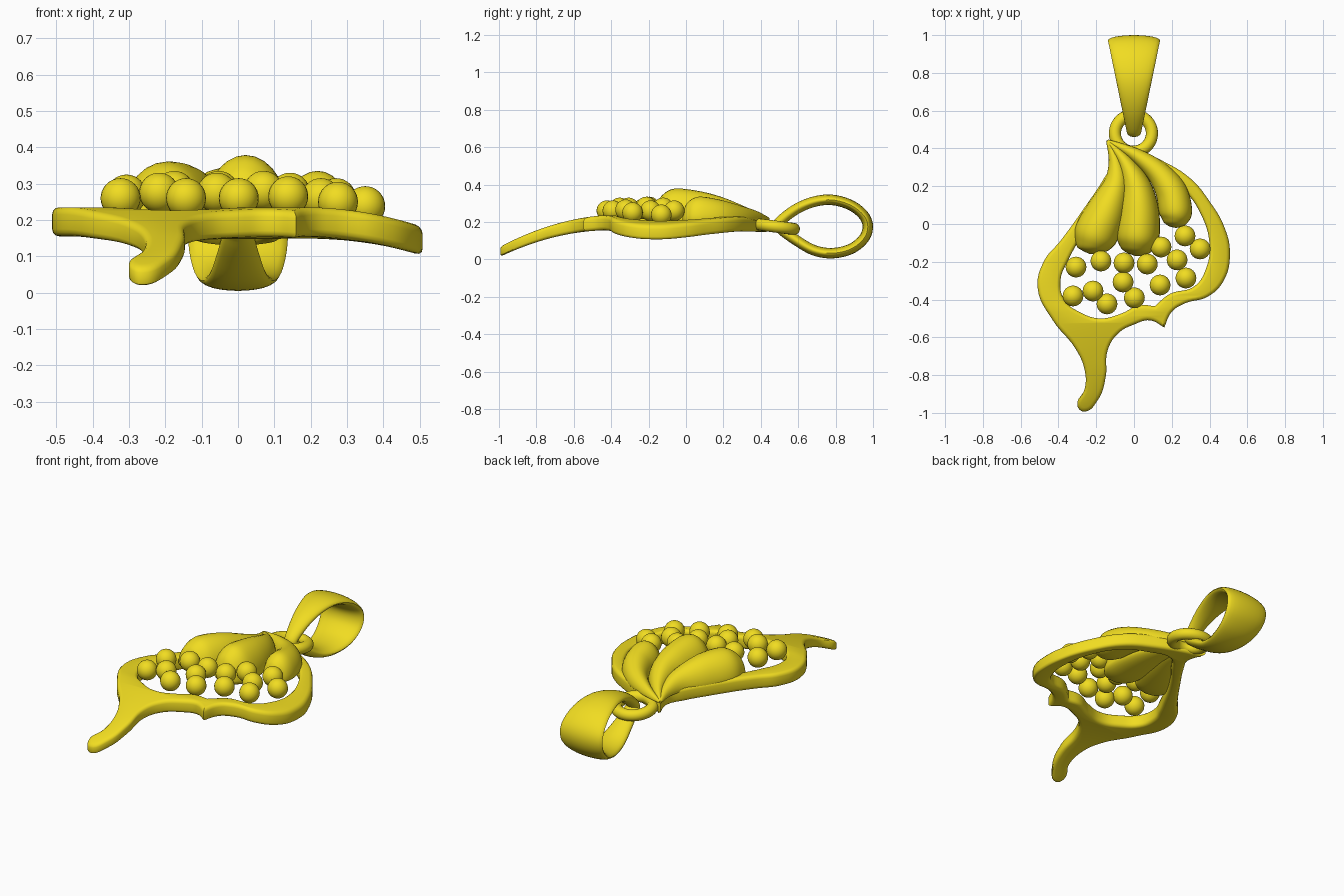
import bpy, bmesh, math
from mathutils import Vector

if "Cube" in bpy.data.objects:
    bpy.data.objects.remove(bpy.data.objects["Cube"])

gold = bpy.data.materials.new("gold")
gold.diffuse_color = (0.88, 0.72, 0.015, 1)
gold.use_nodes = True
gold.node_tree.nodes["Principled BSDF"].inputs["Base Color"].default_value = gold.diffuse_color


def finish(ob, angle=45):
    ob.data.materials.clear()
    ob.data.materials.append(gold)
    bpy.ops.object.select_all(action='DESELECT')
    ob.select_set(True)
    bpy.context.view_layer.objects.active = ob
    bpy.ops.object.shade_smooth_by_angle(angle=math.radians(angle))


def smooth_path(pts, steps, closed=False):
    """Catmull-Rom through the given points."""
    p = [Vector(q) for q in pts]
    n = len(p)
    get = (lambda i: p[i % n]) if closed else (lambda i: p[max(0, min(n - 1, i))])
    out = []
    for i in range(n if closed else n - 1):
        a, b, c, d = (get(i + k) for k in (-1, 0, 1, 2))
        for s in range(steps):
            t = s / steps
            out.append(0.5 * (2 * b + (c - a) * t + (2 * a - 5 * b + 4 * c - d) * t ** 2
                              + (3 * b - a - 3 * c + d) * t ** 3))
    return out if closed else out + [p[-1]]


def loft(name, rings, closed=False):
    bm = bmesh.new()
    vs = [[bm.verts.new(c) for c in r] for r in rings]
    n, m = len(vs), len(vs[0])
    for i in range(n if closed else n - 1):
        a, b = vs[i], vs[(i + 1) % n]
        for j in range(m):
            k = (j + 1) % m
            bm.faces.new((a[j], a[k], b[k], b[j]))
    if not closed:
        bm.faces.new(vs[0])
        bm.faces.new(vs[-1])
    bmesh.ops.recalc_face_normals(bm, faces=bm.faces)
    me = bpy.data.meshes.new(name)
    bm.to_mesh(me)
    bm.free()
    ob = bpy.data.objects.new(name, me)
    bpy.context.collection.objects.link(ob)
    finish(ob)
    return ob


# leaf-shaped open frame with a tail: outline and hole, rounded edges
outer = [(-.145, .445), (0, .40), (.14, .34), (.30, .24), (.40, .12), (.48, -.02), (.508, -.16),
         (.475, -.30), (.39, -.385), (.27, -.42), (.20, -.465), (.16, -.548), (.085, -.51),
         (.005, -.53), (-.085, -.58), (-.14, -.67), (-.15, -.81), (-.19, -.93), (-.265, -.993),
         (-.30, -.96), (-.26, -.87), (-.262, -.77), (-.31, -.66), (-.43, -.51), (-.51, -.34),
         (-.476, -.195), (-.39, -.09), (-.26, .09), (-.16, .24), (-.115, .33)]
hole = [(.35, .06), (.40, -.11), (.38, -.24), (.32, -.33), (.19, -.37), (.11, -.435), (.03, -.43),
        (-.07, -.475), (-.18, -.50), (-.28, -.47), (-.37, -.40), (-.388, -.29), (-.35, -.195),
        (-.30, -.10), (-.22, .04), (-.11, .19), (-.01, .29), (.12, .26), (.26, .18)]
corners = {(-.145, .445), (.16, -.548), (.11, -.435)}
cu = bpy.data.curves.new("frame", 'CURVE')
cu.dimensions, cu.fill_mode, cu.resolution_u = '2D', 'BOTH', 6
cu.extrude, cu.bevel_depth, cu.bevel_resolution, cu.offset = .02, .02, 2, -.02
for pts in (outer, hole):
    sp = cu.splines.new('BEZIER')
    sp.bezier_points.add(len(pts) - 1)
    sp.use_cyclic_u = True
    for bp, q in zip(sp.bezier_points, pts):
        bp.co = (*q, 0)
        bp.handle_left_type = bp.handle_right_type = 'VECTOR' if q in corners else 'AUTO'
frame = bpy.data.objects.new("frame", cu)
bpy.context.collection.objects.link(frame)
frame.select_set(True)
bpy.context.view_layer.objects.active = frame
bpy.ops.object.convert(target='MESH')
frame = bpy.context.view_layer.objects.active
bm = bmesh.new()
bm.from_mesh(frame.data)
bmesh.ops.remove_doubles(bm, verts=bm.verts, dist=.0005)
for v in bm.verts:  # bend the tail and the right side downwards
    x, y, z = v.co
    t = max(0, -.45 - y)
    top = .235 - .09 * t - .4 * t * t - .5 * max(0, x - .18) ** 2 - .02 * max(0, y)
    v.co.z = top - (.04 - z) * (1 - .6 * t)
bmesh.ops.recalc_face_normals(bm, faces=bm.faces)
bm.to_mesh(frame.data)
bm.free()
finish(frame, 40)

# three teardrop petals: x, y, half width, height
petals = {
    "petal_left": [(-.14, .44, .008, .01), (-.10, .33, .035, .045), (-.095, .21, .068, .09),
                   (-.145, .07, .105, .135), (-.20, -.05, .117, .145), (-.225, -.115, .09, .115),
                   (-.232, -.145, .055, .07), (-.235, -.158, .005, .01)],
    "petal_middle": [(-.14, .44, .008, .01), (-.05, .33, .04, .06), (.01, .20, .08, .115),
                     (.025, .07, .107, .15), (.02, -.06, .115, .163), (.015, -.125, .09, .13),
                     (.012, -.156, .055, .08), (.01, -.17, .005, .01)],
    "petal_right": [(-.14, .44, .008, .01), (.0, .37, .035, .045), (.12, .28, .06, .075),
                    (.195, .175, .083, .105), (.22, .07, .088, .12), (.222, .015, .068, .095),
                    (.222, -.01, .04, .055), (.222, -.02, .005, .01)],
}
for name, pts in petals.items():
    path = smooth_path(pts, 6)
    rings = []
    for i, p in enumerate(path):
        d = path[min(i + 1, len(path) - 1)] - path[max(i - 1, 0)]
        side = Vector((-d[1], d[0], 0)).normalized()
        ring = []
        for k in range(28):
            a = 2 * math.pi * k / 28
            h = p[3] if math.sin(a) > 0 else p[3] * .3
            ring.append(Vector((p[0], p[1], .215)) + side * p[2] * math.cos(a)
                        + Vector((0, 0, h * math.sin(a))))
        rings.append(ring)
    loft(name, rings)

# loose beads: x, y, z
beads = [(.27, -.063, .26), (.35, -.132, .238), (.143, -.122, .275), (.228, -.19, .26),
         (.07, -.212, .28), (-.053, -.206, .28), (-.175, -.196, .28), (-.307, -.228, .27),
         (.275, -.286, .25), (.138, -.323, .265), (-.058, -.307, .275), (-.217, -.355, .275),
         (-.323, -.381, .26), (-.143, -.423, .26), (.002, -.391, .26)]
for i, c in enumerate(beads):
    bpy.ops.mesh.primitive_uv_sphere_add(segments=24, ring_count=16, radius=.055, location=c)
    bpy.context.object.name = f"bead_{i + 1}"
    finish(bpy.context.object)

# jump ring, tilted
bpy.ops.mesh.primitive_torus_add(location=(-.003, .48, .175), rotation=(-.13, 0, 0), major_radius=.098,
                                 minor_radius=.032, major_segments=48, minor_segments=16)
bpy.context.object.name = "jump_ring"
finish(bpy.context.object)

# tapered bail: side profile (y, z), band widens away from the ring
loop = [(.492, .19), (.58, .263), (.68, .307), (.78, .318), (.88, .29), (.95, .235), (.972, .175),
        (.95, .11), (.88, .055), (.78, .033), (.68, .05), (.58, .108), (.51, .16)]
path = smooth_path(loop, 5, True)
rings = []
for i, p in enumerate(path):
    d = path[(i + 1) % len(path)] - path[i - 1]
    n = Vector((0, -d[1], d[0])).normalized()
    w = .035 + .205 * (p[0] - .47)
    rings.append([Vector((w * math.cos(a), p[0], p[1])) + n * .028 * math.sin(a)
                  for a in (2 * math.pi * k / 24 for k in range(24))])
loft("bail", rings, True)
